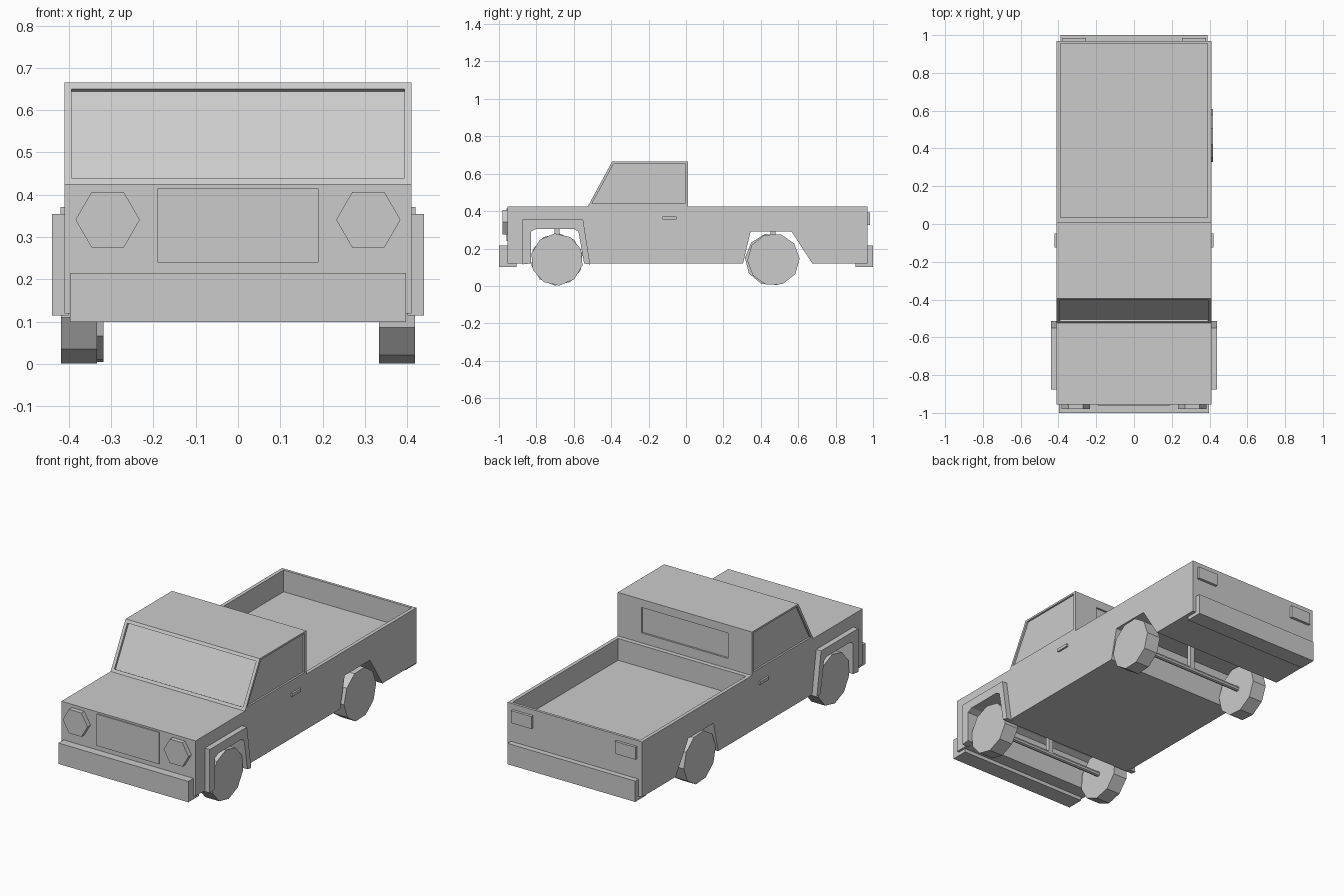
import bpy, bmesh, math

if "Cube" in bpy.data.objects:
    bpy.data.objects.remove(bpy.data.objects["Cube"])


def finish(name, bm):
    bmesh.ops.recalc_face_normals(bm, faces=bm.faces)
    me = bpy.data.meshes.new(name)
    bm.to_mesh(me)
    bm.free()
    ob = bpy.data.objects.new(name, me)
    bpy.context.collection.objects.link(ob)
    return ob


def prism(name, pts, x0, x1):
    """Side profile of (y, z) points extruded from x0 to x1."""
    bm = bmesh.new()
    face = bm.faces.new([bm.verts.new((x0, y, z)) for y, z in pts])
    ext = bmesh.ops.extrude_face_region(bm, geom=[face])
    verts = [v for v in ext["geom"] if isinstance(v, bmesh.types.BMVert)]
    bmesh.ops.translate(bm, verts=verts, vec=(x1 - x0, 0, 0))
    return finish(name, bm)


def box(name, x0, x1, y0, y1, z0, z1):
    return prism(name, [(y0, z0), (y1, z0), (y1, z1), (y0, z1)], x0, x1)


def ring(c, r, n, start=0):
    return [(c[0] + r * math.cos(start + 2 * math.pi * i / n),
             c[1] + r * math.sin(start + 2 * math.pi * i / n)) for i in range(n)]


def cut(target, cutter):
    mod = target.modifiers.new(cutter.name, 'BOOLEAN')
    mod.operation = 'DIFFERENCE'
    mod.solver = 'EXACT'
    mod.object = cutter
    cutter.hide_render = True
    cutter.hide_set(True)


# Body with cab and wheel arches in one side profile
front_arch = [(-0.545, 0.12), (-0.575, 0.29), (-0.60, 0.305),
              (-0.80, 0.305), (-0.83, 0.29), (-0.83, 0.12)]
rear_arch = [(0.675, 0.12), (0.565, 0.29), (0.345, 0.29), (0.305, 0.12)]
body = prism("body", [(-0.955, 0.12), (-0.955, 0.425), (-0.525, 0.425),
                      (-0.395, 0.665), (0.01, 0.665), (0.01, 0.425),
                      (0.97, 0.425), (0.97, 0.12)] + rear_arch + front_arch,
             -0.41, 0.41)

# Cargo bed and recessed windows
cut(body, box("bed_cutter", -0.39, 0.39, 0.035, 0.955, 0.305, 0.6))
cut(body, prism("windshield_cutter", [(-0.5065, 0.434), (-0.3925, 0.644),
                                      (-0.45, 0.675), (-0.564, 0.465)], -0.393, 0.393))
cut(body, box("rear_window_cutter", -0.265, 0.265, 0.0, 0.05, 0.48, 0.62))

for side, s in (("left", -1), ("right", 1)):
    cut(body, prism(side + "_window_cutter", [(-0.503, 0.44), (-0.385, 0.655),
                                              (-0.005, 0.655), (-0.005, 0.44)],
                    s * 0.40, s * 0.45))
    # Front fender flare
    prism(side + "_fender_flare", [(-0.875, 0.115), (-0.875, 0.355), (-0.55, 0.355),
                                   (-0.513, 0.115)] + front_arch, s * 0.40, s * 0.44)
    # Door handle and tail light
    box(side + "_door_handle", s * 0.40, s * 0.42, -0.125, -0.05, 0.354, 0.371)
    box(side + "_tail_light", s * 0.255, s * 0.38, 0.96, 0.985, 0.325, 0.393)
    # Hexagonal headlight
    bm = bmesh.new()
    face = bm.faces.new([bm.verts.new((x, -0.98, z))
                         for x, z in ring((s * 0.308, 0.341), 0.076, 6)])
    ext = bmesh.ops.extrude_face_region(bm, geom=[face])
    bmesh.ops.translate(bm, vec=(0, 0.035, 0),
                        verts=[v for v in ext["geom"] if isinstance(v, bmesh.types.BMVert)])
    finish(side + "_headlight", bm)

# Grille and bumpers
box("grille", -0.19, 0.19, -0.961, -0.94, 0.24, 0.415)
box("front_bumper", -0.397, 0.397, -1.0, -0.905, 0.10, 0.215)
box("rear_bumper", -0.39, 0.39, 0.905, 1.0, 0.10, 0.215)

# Ten-sided wheels, slightly turned against each other: name, y, x0, x1, turn
for name, y, x0, x1, turn in (("front_right_wheel", -0.69, 0.333, 0.418, -85),
                              ("front_left_wheel", -0.69, -0.418, -0.333, -95),
                              ("rear_right_wheel", 0.468, 0.333, 0.418, 2),
                              ("rear_left_wheel", 0.455, -0.403, -0.318, -4)):
    prism(name, ring((y, 0.141), 0.14, 10, math.radians(turn)), x0, x1)

# Axles with a centre post up to the body
for name, y, top in (("front", -0.69, 0.31), ("rear", 0.465, 0.295)):
    prism(name + "_axle", ring((y, 0.14), 0.014, 8), -0.36, 0.36)
    box(name + "_axle_post", -0.013, 0.013, y - 0.013, y + 0.013, 0.14, top)
